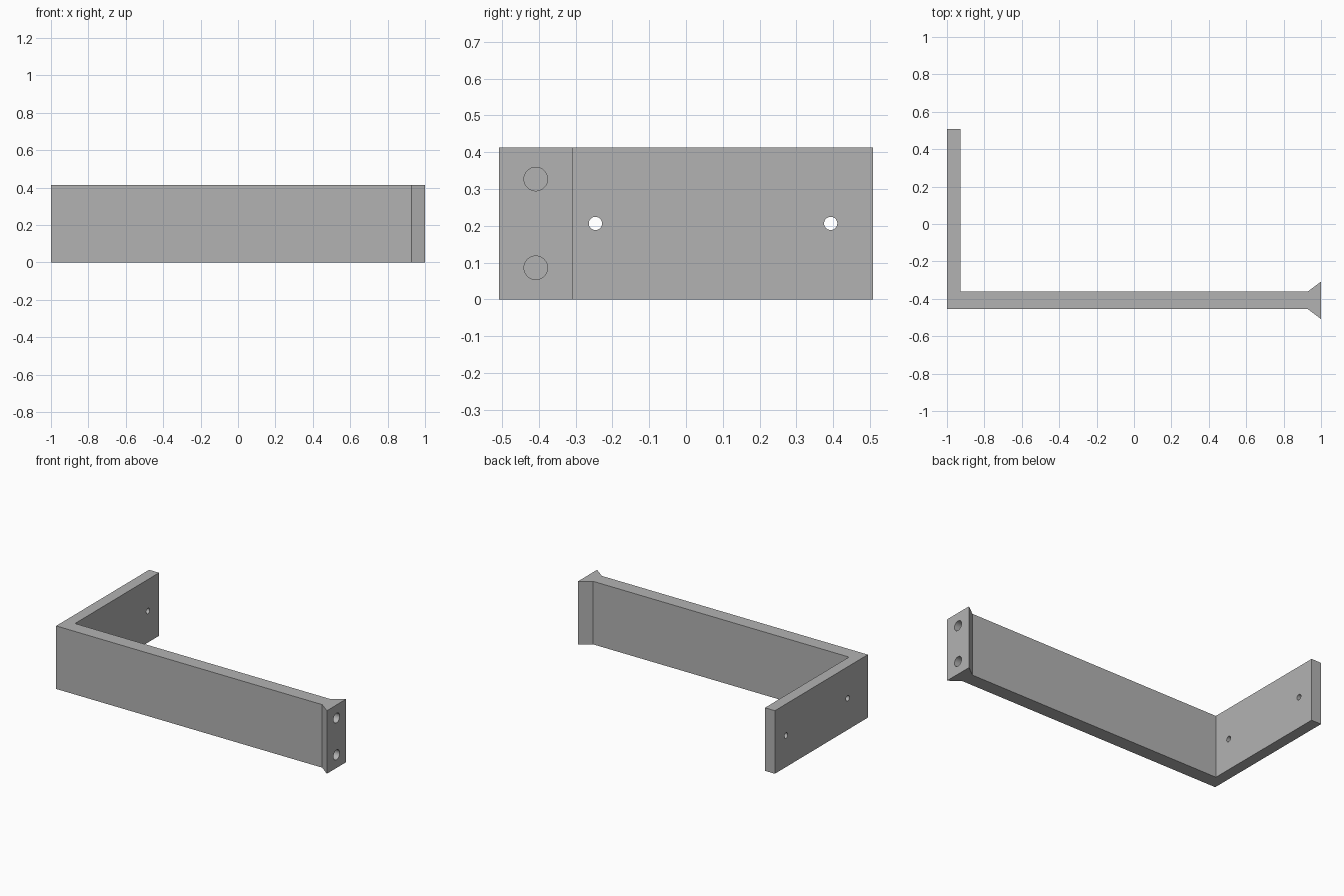
import bpy
import bmesh
import math

cube = bpy.data.objects.get("Cube")
if cube:
    bpy.data.objects.remove(cube, do_unlink=True)

HEIGHT = 0.413
BACK = 0.508          # half of the depth
THICK = 0.072         # arm thickness and flare length
BAR_Y = -0.408        # centre line of the long bar
BAR_HALF = 0.046
FLARE_HALF = 0.1

grey = bpy.data.materials.new("plain grey")
grey.use_nodes = True
colour = (0.45, 0.45, 0.45, 1)
grey.diffuse_color = colour
grey.node_tree.nodes["Principled BSDF"].inputs["Base Color"].default_value = colour

# Bracket outline seen from above: mounting arm, long bar and flared end
front, rear = BAR_Y - BAR_HALF, BAR_Y + BAR_HALF
outline = [
    (-1, front), (1 - THICK, front), (1, BAR_Y - FLARE_HALF),
    (1, BAR_Y + FLARE_HALF), (1 - THICK, rear),
    (THICK - 1, rear), (THICK - 1, BACK), (-1, BACK),
]
bm = bmesh.new()
base = bm.faces.new([bm.verts.new((x, y, 0)) for x, y in outline])
top = bmesh.ops.extrude_face_region(bm, geom=[base])["geom"]
bmesh.ops.translate(bm, vec=(0, 0, HEIGHT),
                    verts=[v for v in top if isinstance(v, bmesh.types.BMVert)])
bmesh.ops.recalc_face_normals(bm, faces=bm.faces)
mesh = bpy.data.meshes.new("bracket")
bm.to_mesh(mesh)
bm.free()
mesh.materials.append(grey)
bracket = bpy.data.objects.new("bracket", mesh)
bpy.context.collection.objects.link(bracket)


def drill(x, y, z, radius, depth):
    """Cut a round hole along x, centred at the given point."""
    bpy.ops.mesh.primitive_cylinder_add(
        vertices=32, radius=radius, depth=depth,
        location=(x, y, z), rotation=(0, math.pi / 2, 0))
    cutter = bpy.context.object
    cutter.name = "hole_cutter"
    cutter.hide_render = True
    cutter.data.materials.append(grey)
    cut = bracket.modifiers.new("hole", "BOOLEAN")
    cut.operation = "DIFFERENCE"
    cut.solver = "EXACT"
    cut.object = cutter
    bpy.context.view_layer.objects.active = bracket
    bpy.ops.object.modifier_apply(modifier=cut.name)
    bpy.data.objects.remove(cutter, do_unlink=True)


# Blind screw holes in the flared end
for z in (0.086, 0.327):
    drill(1, BAR_Y, z, 0.032, 0.4)

# Through holes in the mounting arm
for y in (-0.246, 0.393):
    drill(-1 + THICK / 2, y, HEIGHT / 2, 0.018, THICK * 2)

# Smooth hole walls, crisp edges elsewhere
bpy.ops.object.select_all(action="DESELECT")
bracket.select_set(True)
bpy.context.view_layer.objects.active = bracket
bpy.ops.object.shade_smooth_by_angle(angle=math.radians(30))
